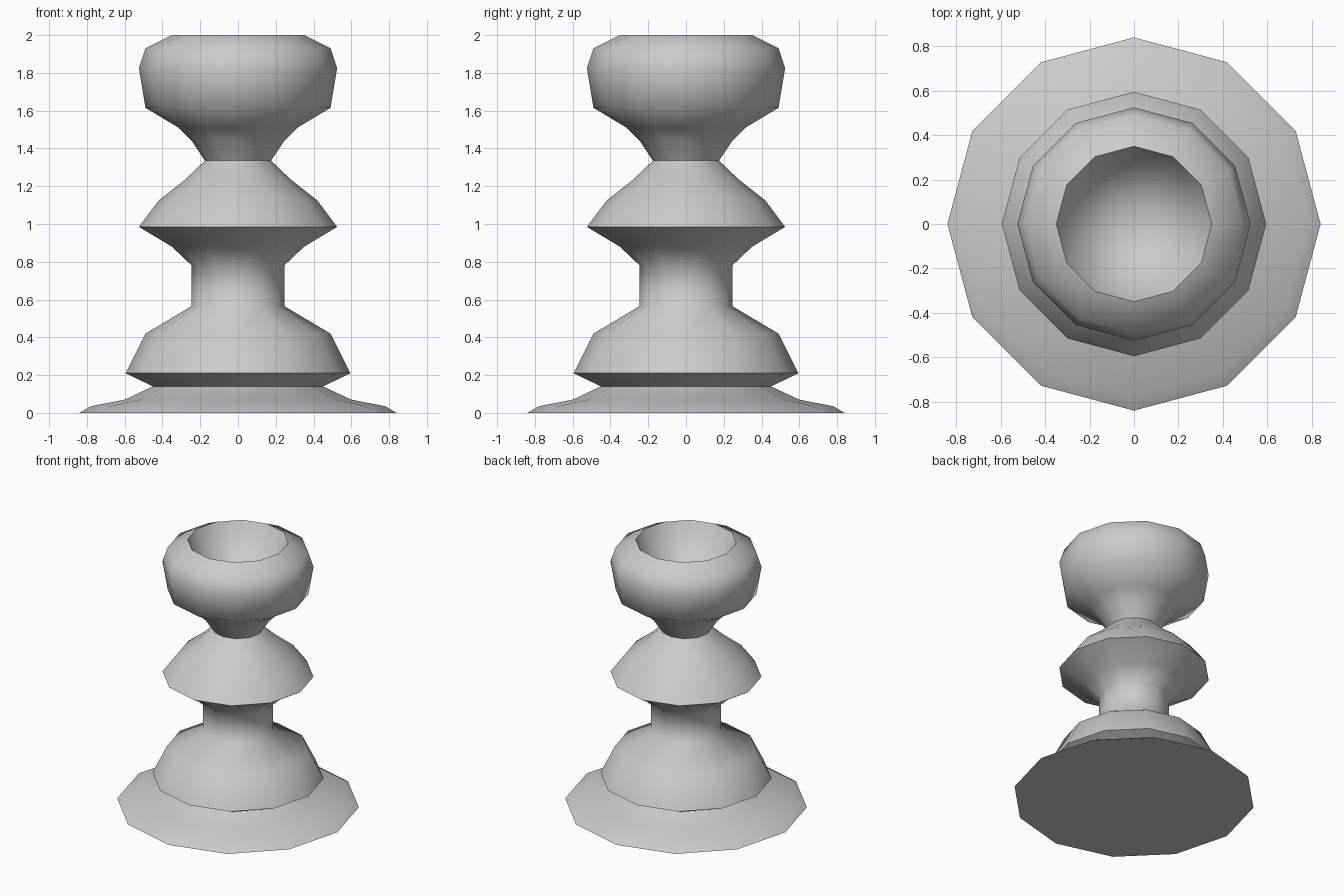
import bpy
import bmesh
import math

SIDES = 12

cube = bpy.data.objects.get("Cube")
if cube:
    bpy.data.objects.remove(cube, do_unlink=True)

# Single stone grey
grey = bpy.data.materials.new("light_grey")
grey.use_nodes = True
colour = (0.6, 0.6, 0.6, 1)
grey.diffuse_color = colour
grey.node_tree.nodes["Principled BSDF"].inputs["Base Color"].default_value = colour

# Profile sections as (radius, height), from the underside up into the bowl
foot = [(0, 0), (0.84, 0), (0.78, 0.035), (0.6, 0.07), (0.45, 0.14)]
lower_bell = [(0.595, 0.21), (0.49, 0.42), (0.245, 0.565)]
stem = [(0.245, 0.78), (0.35, 0.88)]
collar = [(0.525, 0.985), (0.42, 1.125), (0.28, 1.235), (0.175, 1.335)]
cup = [(0.245, 1.44), (0.315, 1.51), (0.49, 1.615), (0.525, 1.825),
       (0.49, 1.93), (0.35, 2)]
bowl = [(0.28, 1.86), (0.15, 1.76), (0, 1.73)]


def lathe(name, profile, material):
    """Turn a profile around z into a closed, faceted solid."""
    bm = bmesh.new()
    verts = [bm.verts.new((r, 0, z)) for r, z in profile]
    edges = [bm.edges.new(pair) for pair in zip(verts, verts[1:])]
    bmesh.ops.spin(bm, geom=verts + edges, cent=(0, 0, 0), axis=(0, 0, 1),
                   angle=math.tau, steps=SIDES)
    bmesh.ops.remove_doubles(bm, verts=bm.verts, dist=0.0005)
    bmesh.ops.recalc_face_normals(bm, faces=bm.faces)
    mesh = bpy.data.meshes.new(name)
    bm.to_mesh(mesh)
    bm.free()
    mesh.materials.append(material)
    obj = bpy.data.objects.new(name, mesh)
    bpy.context.collection.objects.link(obj)
    return obj


pedestal = lathe("turned_pedestal", foot + lower_bell + stem + collar + cup + bowl, grey)

# Soft curves, with crisp flanges, waist and rim
bpy.ops.object.select_all(action="DESELECT")
pedestal.select_set(True)
bpy.context.view_layer.objects.active = pedestal
bpy.ops.object.shade_smooth_by_angle(angle=math.radians(68))
